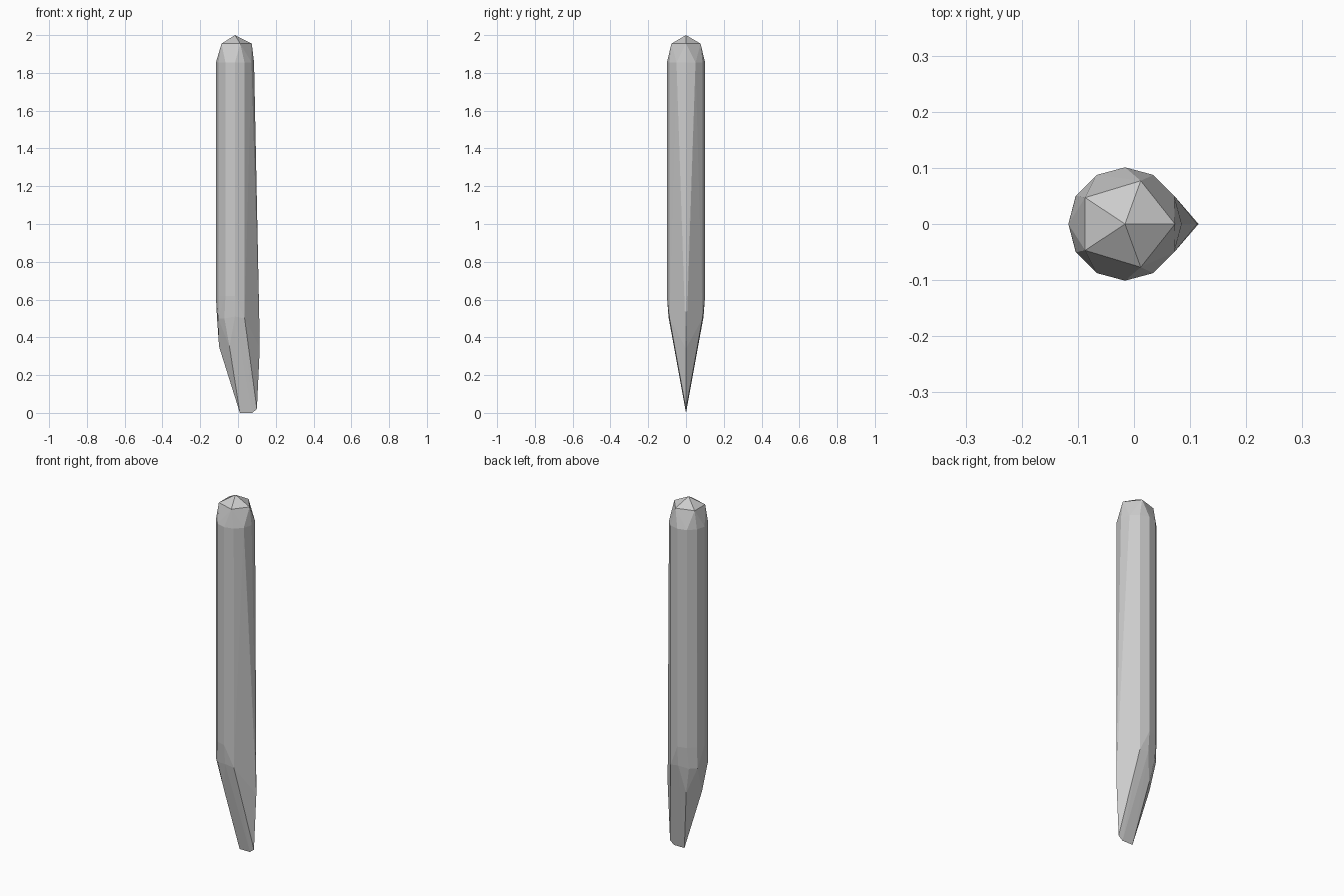
import bpy, bmesh, math

if "Cube" in bpy.data.objects:
    bpy.data.objects.remove(bpy.data.objects["Cube"])

CX, R = -0.016, 0.101


def ring(angles, r, z):
    """Half ring of points on the shaft; the other half is mirrored later."""
    return [(CX + r * math.cos(math.radians(a)), r * math.sin(math.radians(a)), z) for a in angles]


# pointed five-sided cap
points = [(CX, 0, 2.0), (-0.087, 0.047, 1.955), (0.012, 0.077, 1.955), (0.073, 0, 1.955)]
# twelve-sided shaft: full ring on top, rounded back lower down
points += ring(range(0, 181, 30), R, 1.855)
points += ring(range(90, 181, 30), R, 0.62)
# shoulders where the shaft starts to taper
points += [(0.035, 0.087, 0.5), (CX, 0.093, 0.51), (-0.072, 0.077, 0.5), (-0.105, 0.046, 0.5),
           (-0.111, 0, 0.5), (-0.1, 0, 0.35), (-0.045, 0.063, 0.35)]
# blade: front ridge and cutting edge
points += [(0.1125, 0, 0.5), (0.115, 0, 0.34), (0.1, 0, 0.02), (0.075, 0, 0.0), (0.01, 0, 0.0)]

bm = bmesh.new()
for x, y, z in points:
    for s in ((1, -1) if y > 1e-4 else (0,)):
        bm.verts.new((x, s * y, z))
res = bmesh.ops.convex_hull(bm, input=bm.verts[:])
unused = {v for v in bm.verts if not v.link_faces}
bmesh.ops.delete(bm, geom=list(unused), context='VERTS')
# merge nearly coplanar triangles into flat facets
bmesh.ops.dissolve_limit(bm, angle_limit=math.radians(1), verts=bm.verts[:], edges=bm.edges[:])
bmesh.ops.recalc_face_normals(bm, faces=bm.faces[:])

mesh = bpy.data.meshes.new("pointed_stake")
bm.to_mesh(mesh)
bm.free()
stake = bpy.data.objects.new("pointed_stake", mesh)
bpy.context.collection.objects.link(stake)
